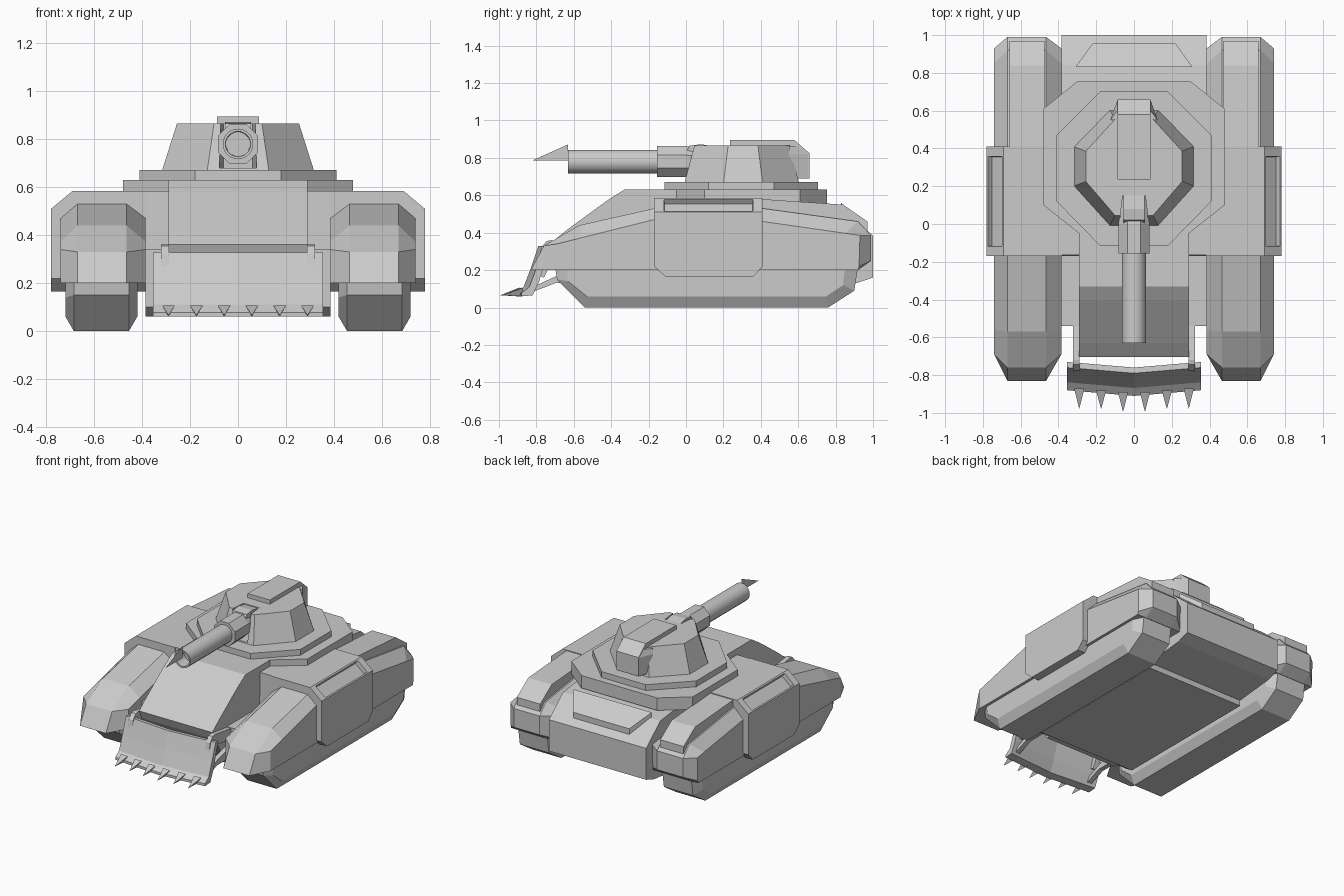
import bpy, bmesh, math
from mathutils import Vector, Matrix

if "Cube" in bpy.data.objects:
    bpy.data.objects.remove(bpy.data.objects["Cube"])


def loft(name, rings, mirror=False):
    """Skin matching rings of points and cap both ends."""
    bm = bmesh.new()
    vs = [[bm.verts.new(p) for p in r] for r in rings]
    n = len(rings[0])
    for a, b in zip(vs, vs[1:]):
        for i in range(n):
            j = (i + 1) % n
            bm.faces.new((a[i], a[j], b[j], b[i]))
    bm.faces.new(vs[0])
    bm.faces.new(vs[-1])
    bmesh.ops.recalc_face_normals(bm, faces=bm.faces)
    me = bpy.data.meshes.new(name)
    bm.to_mesh(me)
    bm.free()
    ob = bpy.data.objects.new(name, me)
    bpy.context.collection.objects.link(ob)
    if mirror:
        ob.modifiers.new("mirror", 'MIRROR')
    return ob


def yz(x, pts):
    return [(x, y, z) for y, z in pts]


def prism(name, x0, x1, pts, mirror=False):
    return loft(name, [yz(x0, pts), yz(x1, pts)], mirror)


def sym(half, z):
    """Plan outline from its right half, listed front to back."""
    return [(x, y, z) for x, y in half] + [(-x, y, z) for x, y in reversed(half)]


def tube(name, sides, stations, zc, smooth=True):
    """Turned part along y from (y, radius) stations."""
    rings = []
    for y, r in stations:
        r /= math.cos(math.pi / sides)
        rings.append([(r * math.cos(a), y, zc + r * math.sin(a))
                      for a in (2 * math.pi * (k + .5) / sides for k in range(sides))])
    ob = loft(name, rings)
    if smooth:
        bpy.ops.object.select_all(action='DESELECT')
        bpy.context.view_layer.objects.active = ob
        ob.select_set(True)
        bpy.ops.object.shade_smooth_by_angle(angle=math.radians(40))
    return ob


# Tracks: wide inner profile, narrower bevelled tread
tread = [(-.70, .22), (-.69, .15), (-.54, 0), (.76, 0), (.90, .09), (.92, .22)]
side = [(-.64, .22), (-.63, .14), (-.53, .06), (.75, .06), (.84, .12), (.85, .22)]
loft("track", [yz(.42, side), yz(.455, tread), yz(.685, tread), yz(.72, side)], True)

# Fenders
crown = [(-.83, .2), (-.76, .33), (-.57, .44), (-.17, .53),
         (.41, .53), (.92, .46), (.99, .385), (.99, .25), (.92, .2)]
edge = [(-.69, .2), (-.69, .34), (-.56, .373), (-.17, .47),
        (.41, .46), (.85, .397), (.93, .385), (.925, .22), (.92, .2)]
loft("fender", [yz(.385, edge), yz(.465, crown), yz(.67, crown), yz(.74, edge)], True)

# Raised strip on rear fender
prism("rear_fender_plate", .475, .66,
      [(.40, .50), (.40, .58), (.84, .55), (.97, .46), (.97, .39)], True)

# Side armour boxes with a recessed slot on the sloping shoulder
def box_side(top):
    return [(-.17, .22), (-.11, .165), (.36, .165), (.41, .22), (.41, top), (-.17, top)]
armour = loft("side_armour", [yz(.38, box_side(.585)), yz(.69, box_side(.585)),
                              yz(.78, box_side(.51))], True)
bm = bmesh.new()
bm.from_mesh(armour.data)
slot = next(f for f in bm.faces if f.normal.x > .3 and f.normal.z > .3)
bmesh.ops.inset_individual(bm, faces=[slot], thickness=.014)
for v in slot.verts:
    v.co.y = .12 + (v.co.y - .12) * .85
bmesh.ops.inset_individual(bm, faces=[slot], thickness=.004, depth=-.03)
bm.to_mesh(armour.data)
bm.free()

# Hull
prism("lower_hull", -.385, .385,
      [(-.54, .10), (-.48, .06), (.62, .06), (.62, .10), (.91, .13), (1.0, .16),
       (1.0, .385), (.84, .52), (.60, .55), (.38, .55), (.38, .34), (-.54, .34)])
prism("hull_deck", -.40, .40, [(-.17, .33), (.41, .33), (.41, .585), (-.165, .585)])
prism("glacis", -.29, .29,
      [(-.54, .08), (-.68, .30), (-.705, .36), (-.63, .42), (-.50, .515), (-.41, .58),
       (-.33, .63), (.1, .63), (.1, .08)])

# Rear hatch plate, a trapezoid following the rear slope
rear = [(-.31, .83), (.31, .83), (.22, .955), (-.22, .955)]
loft("rear_hatch", [[(x, y, z - (y - .84) * .75) for x, y in rear] for z in (.50, .55)])

# Stepped turret ring plates
lower = [(.29, -.05), (.48, .10), (.48, .61), (.30, .755)]
upper = [(.18, -.115), (.41, .12), (.41, .47), (.175, .705)]
loft("lower_deck_plate", [sym(lower, .54), sym(lower, .63)])
loft("turret_ring", [sym(upper, .60), sym(upper, .672)])

# Turret with a gun notch cut in the front
turret = loft("turret", [sym([(.13, -.01), (.32, .20), (.32, .41), (.13, .605)], .66),
                         sym([(.10, .045), (.255, .225), (.255, .385), (.10, .555)], .865)])
cutter = loft("notch_cutter", [[(-w, -.2, z), (w, -.2, z), (.06, .15, z), (-.06, .15, z)]
                               for z, w in ((.68, .10), (1.0, .10))])
cutter.hide_render = True
cutter.hide_set(True)
cut = turret.modifiers.new("notch", 'BOOLEAN')
cut.operation = 'DIFFERENCE'
cut.solver = 'EXACT'
cut.object = cutter

# Roof box that folds down behind the turret
roof = [(.235, .80), (.235, .895), (.58, .895), (.66, .825), (.66, .69), (.45, .69)]
prism("roof_box", -.088, .088, roof)
loft("rear_bustle", [[(-.125, .55, z), (.125, .55, z), (.088, y, z), (-.088, y, z)]
                     for z, y in ((.69, .655), (.82, .655), (.86, .60))])

# Gun: mantlet, barrel with bore, muzzle fin
tube("mantlet", 8, [(-.155, .065), (-.155, .083), (.0, .083), (.14, .06)], .78, False)
prism("mantlet_cap", -.055, .055, [(-.02, .80), (.02, .865), (.08, .873), (.15, .86), (.15, .80)])
tube("barrel", 16, [(-.15, .063), (-.63, .063), (-.63, .052), (-.54, .05)], .78)
me = bpy.data.meshes.new("muzzle_fin")
me.from_pydata([(0, -.63, .872), (0, -.82, .787), (0, -.63, .787)], [], [(0, 1, 2)])
bpy.context.collection.objects.link(bpy.data.objects.new("muzzle_fin", me))

# Dozer blade, slightly V-shaped in plan
blade = [(-.73, .325), (-.76, .328), (-.80, .21), (-.838, .11), (-.88, .078),
         (-.88, .06), (-.82, .065), (-.785, .14)]
loft("dozer_blade", [[(x, y - dy, z) for y, z in blade]
                     for x, dy in ((-.355, 0), (0, .03), (.355, 0))])

# Blade teeth
for k in range(6):
    x = -.29 + k * .116
    y0 = -.865 - .03 * (1 - abs(x) / .355)
    tip = Vector((x, -.995 if k in (2, 3) else -.98, .065))
    ring = [(x - .027, y0, .107), (x + .027, y0, .107), (x, y0, .06)]
    loft("blade_tooth", [ring, [tip + (Vector(p) - tip) * .03 for p in ring]])

# Arms carrying the blade
prism("blade_arm", .288, .322,
      [(-.50, .33), (-.72, .36), (-.745, .355), (-.775, .32), (-.80, .18), (-.76, .16), (-.70, .28), (-.50, .25)], True)
prism("lower_blade_arm", .288, .322,
      [(-.50, .22), (-.70, .165), (-.84, .10), (-.84, .075), (-.70, .13), (-.50, .13)], True)
